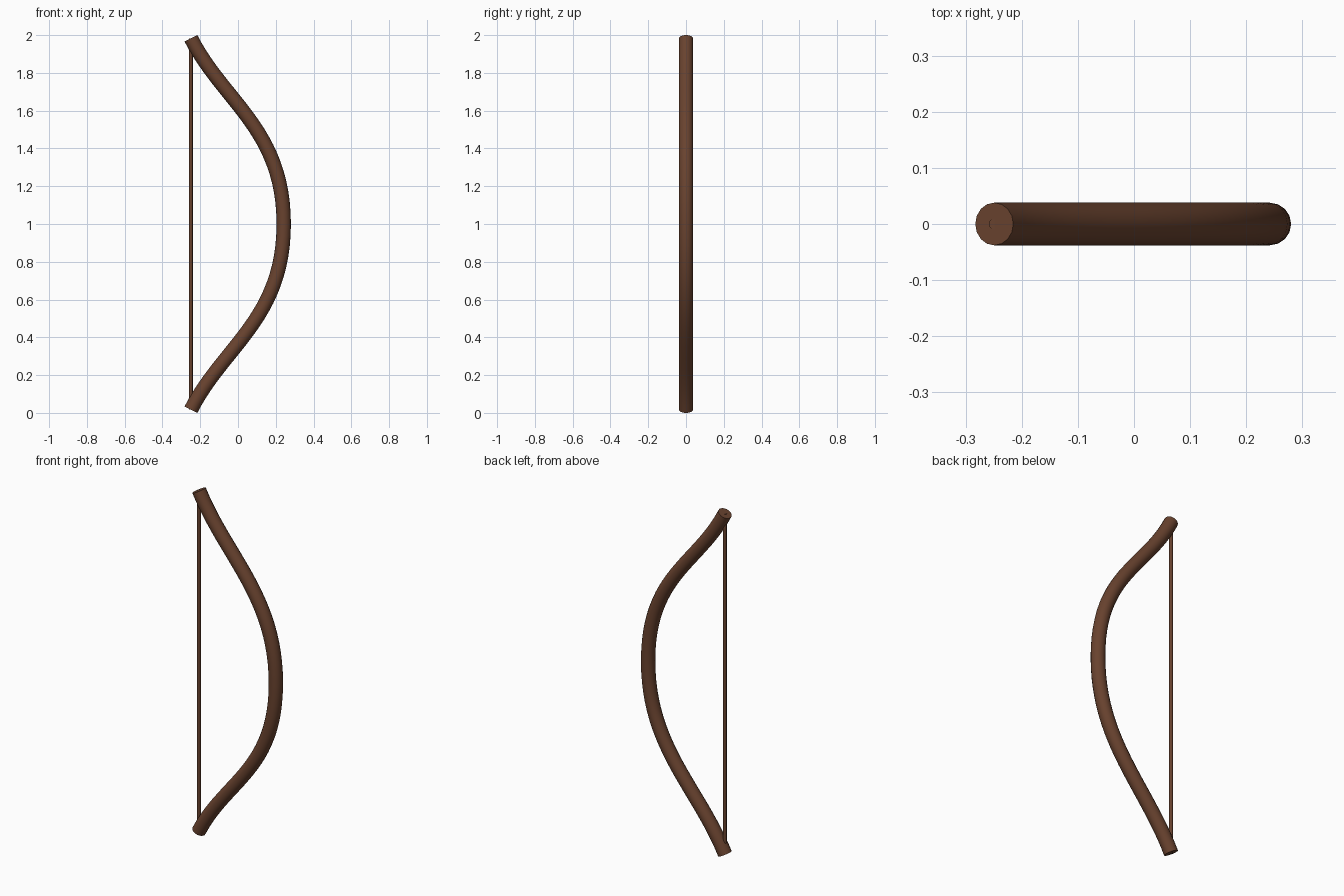
import bpy
import math
from mathutils import Vector

cube = bpy.data.objects.get("Cube")
if cube:
    bpy.data.objects.remove(cube, do_unlink=True)

wood = bpy.data.materials.new("dark_brown_wood")
wood.use_nodes = True
brown = (0.14, 0.055, 0.028, 1)
wood.diffuse_color = brown
wood.node_tree.nodes["Principled BSDF"].inputs["Base Color"].default_value = brown


def finish(obj):
    """Give a part its colour and smooth sides with sharp end caps."""
    bpy.ops.object.select_all(action="DESELECT")
    obj.select_set(True)
    bpy.context.view_layer.objects.active = obj
    if obj.type == "CURVE":
        bpy.ops.object.convert(target="MESH")
        obj = bpy.context.object
    obj.data.materials.clear()
    obj.data.materials.append(wood)
    bpy.ops.object.shade_smooth_by_angle(angle=math.radians(40))


MID, HALF = 1.0, 0.983
TIP_X, GRIP_X = -0.249, 0.242

# Bow stave: a round bar swept along a recurved path, mirrored about the grip
tip_pull = 0.38 * Vector((math.sin(math.radians(27)), 0, math.cos(math.radians(27))))
grip_pull = Vector((0, 0, 0.5))
path = [
    (Vector((TIP_X, 0, MID - HALF)), tip_pull),
    (Vector((GRIP_X, 0, MID)), grip_pull),
    (Vector((TIP_X, 0, MID + HALF)), Vector((-tip_pull.x, 0, tip_pull.z))),
]
curve = bpy.data.curves.new("bow_stave", "CURVE")
curve.dimensions = "3D"
curve.bevel_depth = 0.038
curve.bevel_resolution = 6
curve.use_fill_caps = True
spline = curve.splines.new("BEZIER")
spline.resolution_u = 24
spline.bezier_points.add(len(path) - 1)
for point, (position, pull) in zip(spline.bezier_points, path):
    point.handle_left_type = point.handle_right_type = "FREE"
    point.co = position
    point.handle_left = position - pull
    point.handle_right = position + pull
stave = bpy.data.objects.new("bow_stave", curve)
bpy.context.collection.objects.link(stave)
finish(stave)

# Bowstring: a thin straight rod between the two tips
bpy.ops.mesh.primitive_cylinder_add(
    vertices=24, radius=0.0095, depth=2 * HALF, location=(TIP_X, 0, MID))
string = bpy.context.object
string.name = "bow_string"
finish(string)
